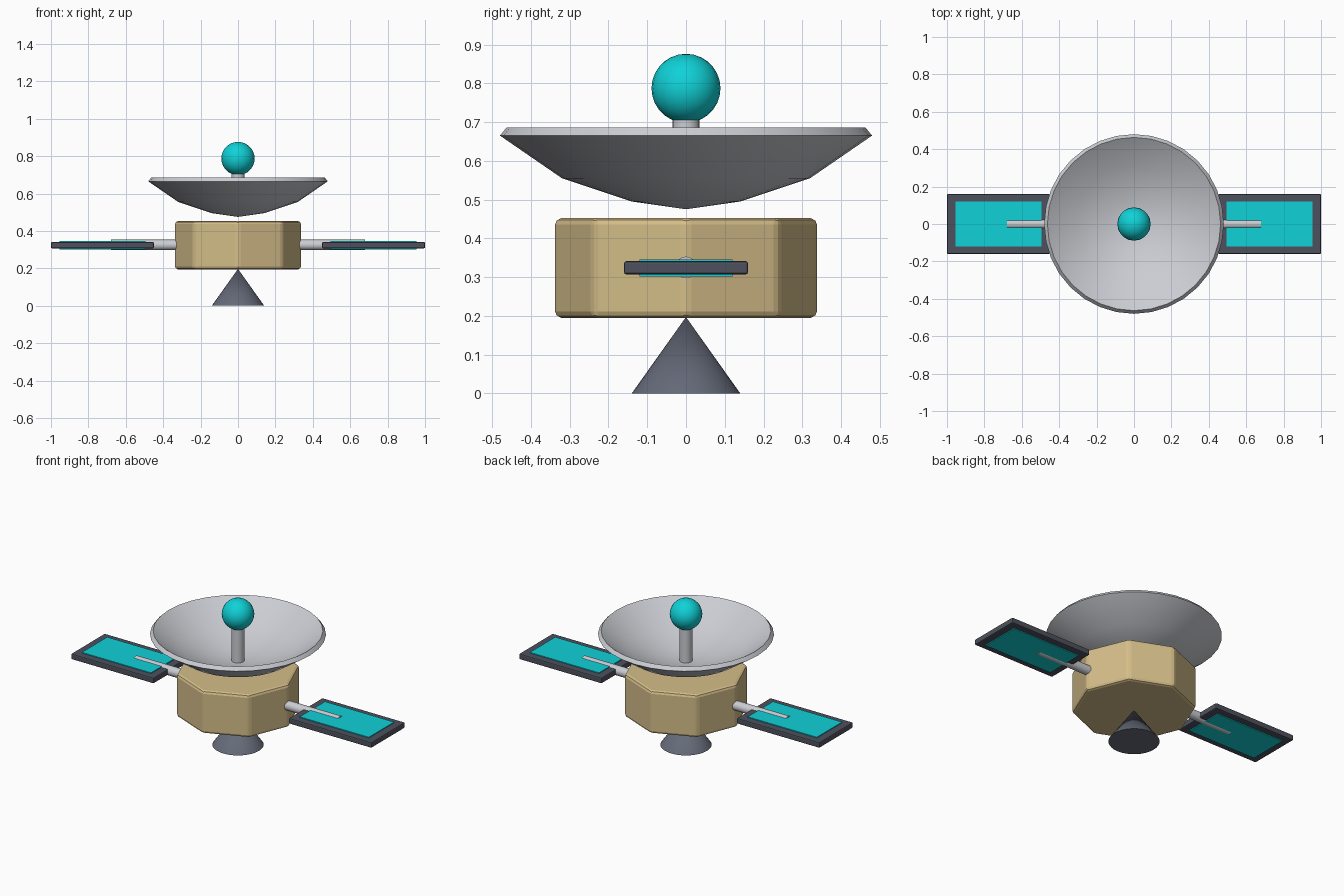
import bpy, bmesh, math
from mathutils import Matrix

cube = bpy.data.objects.get("Cube")
if cube:
    bpy.data.objects.remove(cube, do_unlink=True)


def material(name, rgb):
    m = bpy.data.materials.new(name)
    m.use_nodes = True
    m.diffuse_color = (*rgb, 1)
    bsdf = next(n for n in m.node_tree.nodes if n.type == 'BSDF_PRINCIPLED')
    bsdf.inputs['Base Color'].default_value = (*rgb, 1)
    return m


GOLD = material("gold_foil", (0.66, 0.51, 0.25))
LIGHT = material("light_metal", (0.60, 0.61, 0.65))
DARK = material("dark_frame", (0.075, 0.083, 0.11))
STEEL = material("steel", (0.13, 0.145, 0.19))
CYAN = material("cyan_cells", (0.005, 0.64, 0.68))


def finish(bm, name, mat, bevel=0, smooth=True):
    """Turn a bmesh into a named, coloured object."""
    bmesh.ops.recalc_face_normals(bm, faces=bm.faces)
    me = bpy.data.meshes.new(name)
    bm.to_mesh(me)
    bm.free()
    me.materials.append(mat)
    ob = bpy.data.objects.new(name, me)
    bpy.context.collection.objects.link(ob)
    if bevel:
        mod = ob.modifiers.new("bevel", 'BEVEL')
        mod.width = bevel
        mod.segments = 2
    if smooth:
        bpy.ops.object.select_all(action='DESELECT')
        ob.select_set(True)
        bpy.context.view_layer.objects.active = ob
        bpy.ops.object.shade_smooth_by_angle(angle=math.radians(35))
    return ob


def cylinder(name, mat, r1, r2, depth, centre, sides, along_x=False, **kw):
    bm = bmesh.new()
    rot = Matrix.Rotation(math.pi / 2, 4, 'Y') if along_x else Matrix()
    bmesh.ops.create_cone(bm, cap_ends=True, segments=sides, radius1=r1, radius2=r2,
                          depth=depth, matrix=Matrix.Translation(centre) @ rot)
    return finish(bm, name, mat, **kw)


def box(name, mat, size, centre, **kw):
    bm = bmesh.new()
    bmesh.ops.create_cube(bm, size=1, matrix=Matrix.Translation(centre) @ Matrix.Diagonal((*size, 1)))
    return finish(bm, name, mat, **kw)


def lathe(name, mat, profile, sides):
    bm = bmesh.new()
    verts = [bm.verts.new((r, 0, z)) for r, z in profile]
    edges = [bm.edges.new(pair) for pair in zip(verts, verts[1:])]
    bmesh.ops.spin(bm, geom=verts + edges, cent=(0, 0, 0), axis=(0, 0, 1),
                   angle=2 * math.pi, steps=sides)
    bmesh.ops.remove_doubles(bm, verts=bm.verts, dist=0.0005)
    return finish(bm, name, mat)


# Thruster nozzle and octagonal body
cylinder("thruster_cone", STEEL, 0.14, 0, 0.197, (0, 0, 0.0985), 32)
cylinder("body", GOLD, 0.34, 0.34, 0.257, (0, 0, 0.3235), 8, bevel=0.016, smooth=False)

# Dish: outer shell, rim, inner shell
lathe("dish", LIGHT, [(0, 0.475), (0.14, 0.495), (0.32, 0.555), (0.48, 0.665),
                      (0.463, 0.686), (0.308, 0.579), (0.135, 0.522), (0, 0.502)], 32)

# Feed mast and ball
cylinder("feed_mast", LIGHT, 0.035, 0.035, 0.25, (0, 0, 0.605), 20)
ball = bmesh.new()
bmesh.ops.create_uvsphere(ball, u_segments=20, v_segments=14, radius=0.089,
                          matrix=Matrix.Translation((0, 0, 0.787)))
finish(ball, "feed_ball", CYAN)

# Solar wings on both sides
for side, s in (("left", 1), ("right", -1)):
    cylinder(side + "_arm", LIGHT, 0.028, 0.028, 0.40, (s * 0.48, 0, 0.325), 16, along_x=True)
    box(side + "_panel_frame", DARK, (0.55, 0.32, 0.034), (s * 0.725, 0, 0.324),
        bevel=0.006, smooth=False)
    box(side + "_solar_cells", CYAN, (0.46, 0.24, 0.044), (s * 0.725, 0, 0.324), smooth=False)
